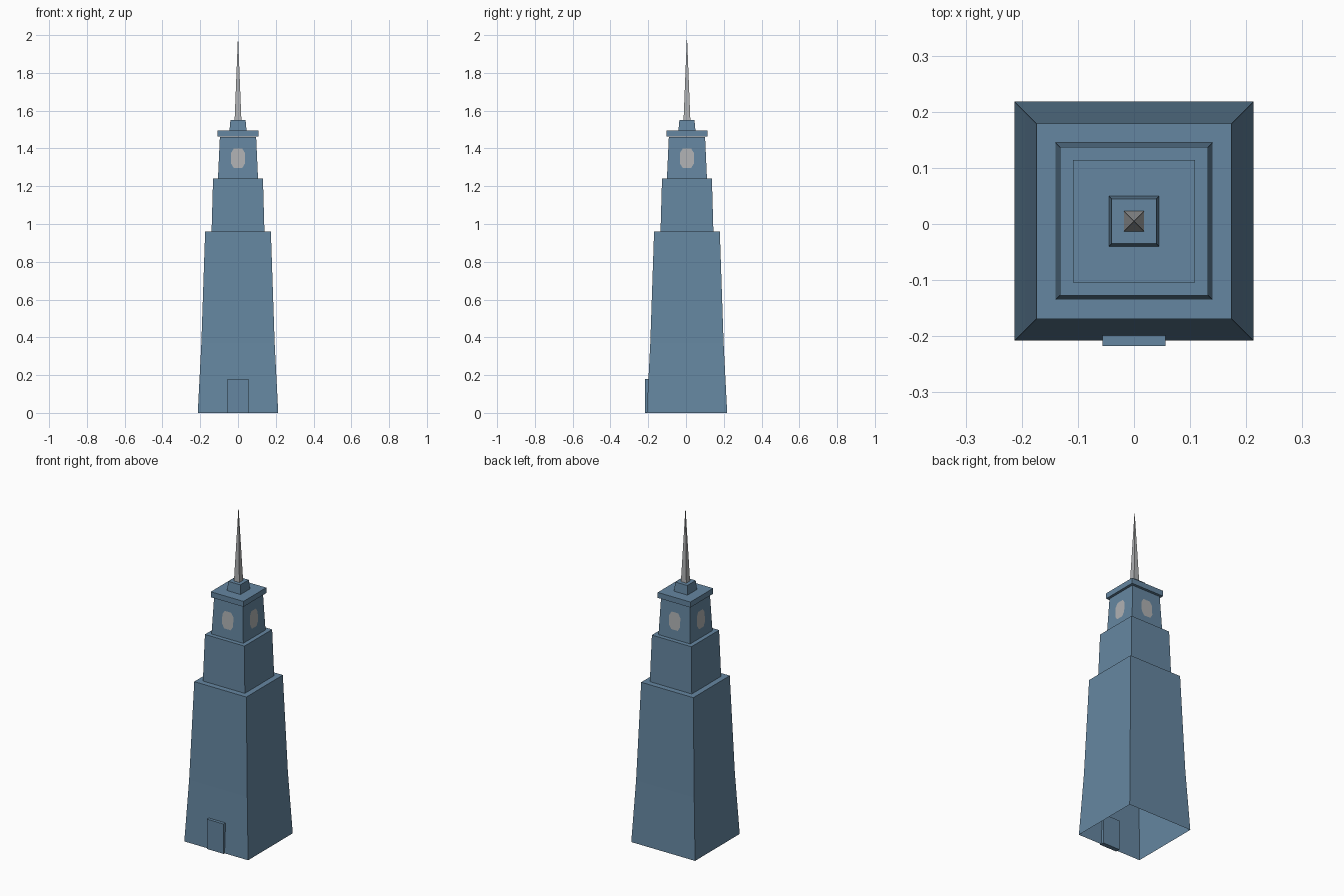
import bpy, bmesh, math
from mathutils import Matrix, Vector

if "Cube" in bpy.data.objects:
    bpy.data.objects.remove(bpy.data.objects["Cube"])

CY = 0.005  # tower axis sits slightly behind the origin because of the door


def material(name, rgb):
    m = bpy.data.materials.new(name)
    m.diffuse_color = (*rgb, 1)
    m.use_nodes = True
    m.node_tree.nodes["Principled BSDF"].inputs["Base Color"].default_value = m.diffuse_color
    return m


blue = material("slate blue", (0.13, 0.24, 0.355))
grey = material("light grey", (0.43, 0.44, 0.45))


def finish(bm, name, mat):
    me = bpy.data.meshes.new(name)
    bm.to_mesh(me)
    bm.free()
    me.materials.append(mat)
    ob = bpy.data.objects.new(name, me)
    bpy.context.collection.objects.link(ob)
    return ob


def square_tier(name, profile, mat, bottom=False):
    """Stack of square rings given as (half width, z); half width 0 is a point."""
    bm = bmesh.new()
    prev = None
    for h, z in profile:
        if h == 0:
            ring = [bm.verts.new((0, CY, z))]
        else:
            ring = [bm.verts.new((sx * h, CY + sy * h, z))
                    for sx, sy in ((-1, -1), (1, -1), (1, 1), (-1, 1))]
        if prev:
            for i in range(4):
                j = (i + 1) % 4
                if len(ring) == 1:
                    bm.faces.new((prev[i], prev[j], ring[0]))
                else:
                    bm.faces.new((prev[i], prev[j], ring[j], ring[i]))
        elif bottom:
            bm.faces.new(ring[::-1])
        prev = ring
    if len(prev) == 4:
        bm.faces.new(prev)
    return finish(bm, name, mat)


# Tapering tiers, the lowest with a slight flare and an open base
square_tier("main_shaft", [(0.213, 0), (0.194, 0.37), (0.174, 0.96)], blue)
square_tier("middle_tier", [(0.140, 0.96), (0.132, 1.24)], blue)
square_tier("lantern_tier", [(0.106, 1.24), (0.096, 1.46)], blue)
square_tier("cornice", [(0.109, 1.462), (0.109, 1.495)], blue, bottom=True)
square_tier("spire_base", [(0.045, 1.495), (0.040, 1.55)], blue)
square_tier("spire", [(0.018, 1.55), (0, 2.0)], grey)

# Door slab, set into the front wall
bm = bmesh.new()
y0, y1 = -0.217, -0.19
bmesh.ops.create_cube(bm, size=1, matrix=Matrix.Translation((0, (y0 + y1) / 2, 0.09))
                      @ Matrix.Diagonal((0.112, y1 - y0, 0.18, 1)))
finish(bm, "door", blue)

# Rounded windows, one on each sloping side of the lantern
bm = bmesh.new()
outline = [(0.037, -0.028), (0.037, 0.028), (0.022, 0.052), (-0.022, 0.052),
           (-0.037, 0.028), (-0.037, -0.028), (-0.022, -0.052), (0.022, -0.052)]
for side in range(4):
    turn = Matrix.Rotation(side * math.pi / 2, 3, 'Z')
    verts = []
    for x, dz in outline:
        z = 1.348 + dz
        wall = 0.106 - 0.010 * (z - 1.24) / 0.22
        verts.append(bm.verts.new(turn @ Vector((x, -wall - 0.002, z)) + Vector((0, CY, 0))))
    bm.faces.new(verts)
finish(bm, "lantern_windows", grey)
